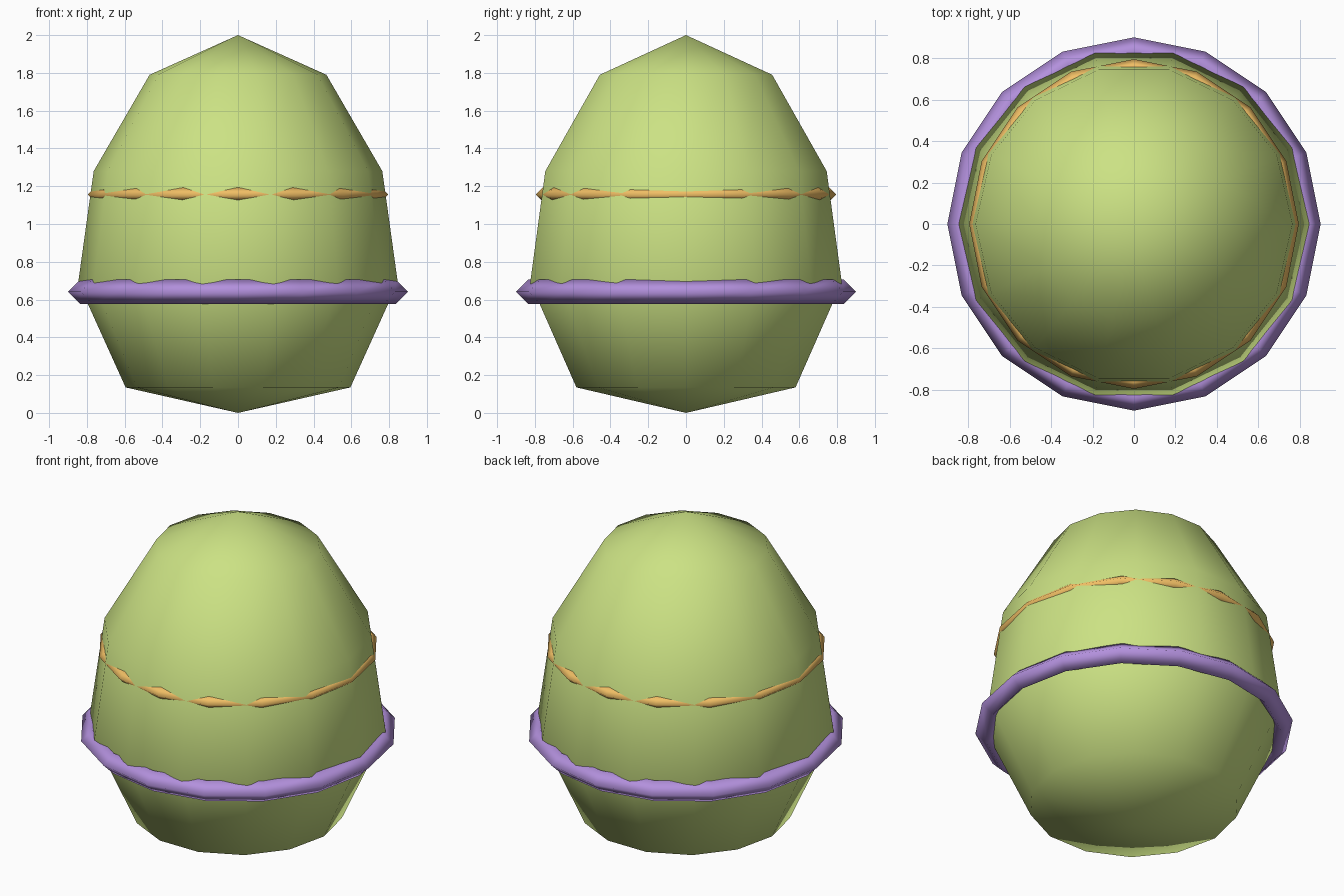
import bpy, bmesh
from math import cos, sin, pi

if "Cube" in bpy.data.objects:
    bpy.data.objects.remove(bpy.data.objects["Cube"])


def material(name, rgb):
    m = bpy.data.materials.new(name)
    m.diffuse_color = (*rgb, 1)
    m.use_nodes = True
    m.node_tree.nodes["Principled BSDF"].inputs["Base Color"].default_value = m.diffuse_color
    return m


def finish(name, bm, mat):
    bmesh.ops.recalc_face_normals(bm, faces=bm.faces)
    for f in bm.faces:
        f.smooth = True
    mesh = bpy.data.meshes.new(name)
    bm.to_mesh(mesh)
    bm.free()
    mesh.materials.append(mat)
    obj = bpy.data.objects.new(name, mesh)
    bpy.context.collection.objects.link(obj)
    return obj


def ring(bm, r, z, n):
    return [bm.verts.new((r * cos(2 * pi * i / n), r * sin(2 * pi * i / n), z))
            for i in range(n)]


def bridge(bm, a, b):
    n = len(a)
    for i in range(n):
        j = (i + 1) % n
        bm.faces.new((a[i], a[j], b[j], b[i]))


# Egg: 14-sided lathe closed by a point at each end
def egg(name, profile, mat, n=14):
    bm = bmesh.new()
    rings = [ring(bm, r, z, n) for r, z in profile]
    for a, b in zip(rings, rings[1:]):
        bridge(bm, a, b)
    for loop, z in ((rings[0], 0), (rings[-1], 2)):
        tip = bm.verts.new((0, 0, z))
        for i in range(n):
            bm.faces.new((loop[i], loop[(i + 1) % n], tip))
    return finish(name, bm, mat)


# Band: 16-sided torus with a diamond cross-section
def band(name, radius, thick, z, mat, n=16, sides=4):
    bm = bmesh.new()
    rings = [ring(bm, radius + thick * cos(2 * pi * k / sides),
                  z + thick * sin(2 * pi * k / sides), n) for k in range(sides)]
    for k in range(sides):
        bridge(bm, rings[k], rings[(k + 1) % sides])
    return finish(name, bm, mat)


green = material("egg_green", (0.60, 0.76, 0.23))
purple = material("band_purple", (0.45, 0.28, 0.72))
orange = material("band_orange", (0.88, 0.52, 0.13))

egg("egg_shell", [(0.595, 0.135), (0.846, 0.69), (0.764, 1.28), (0.468, 1.79)], green)
band("lower_band", 0.836, 0.064, 0.641, purple)
band("upper_band", 0.756, 0.039, 1.156, orange)
